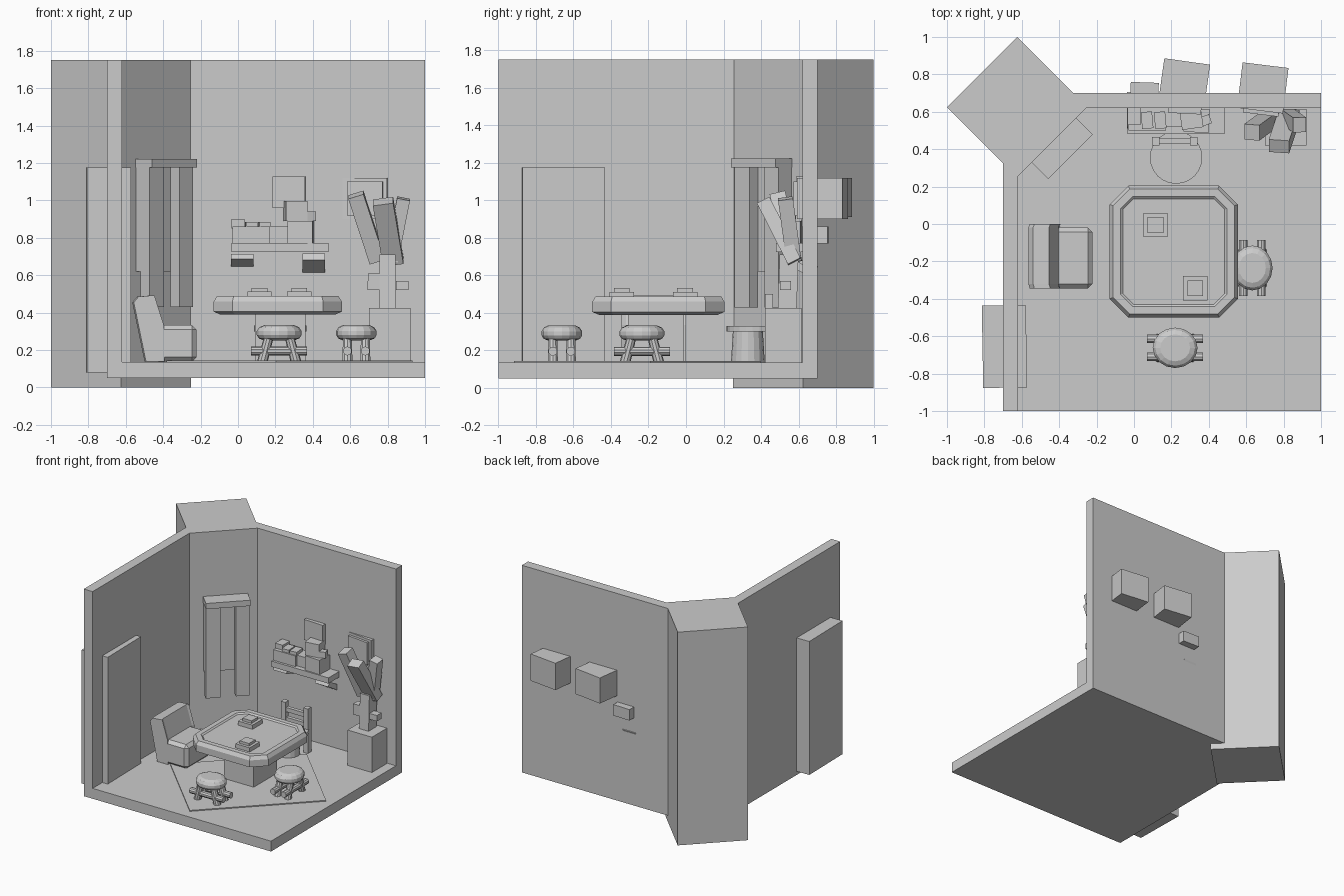
import bpy, bmesh, math
from mathutils import Vector, Matrix

if "Cube" in bpy.data.objects:
    bpy.data.objects.remove(bpy.data.objects["Cube"], do_unlink=True)

grey = bpy.data.materials.new("plain_grey")
grey.use_nodes = True
grey.diffuse_color = (0.6, 0.6, 0.6, 1)
grey.node_tree.nodes["Principled BSDF"].inputs["Base Color"].default_value = (0.6, 0.6, 0.6, 1)


def finish(name, bm):
    bmesh.ops.recalc_face_normals(bm, faces=bm.faces)
    mesh = bpy.data.meshes.new(name)
    bm.to_mesh(mesh)
    bm.free()
    mesh.materials.append(grey)
    ob = bpy.data.objects.new(name, mesh)
    bpy.context.scene.collection.objects.link(ob)
    return ob


def box(name, x, y, z, yaw=0, bevel=0):
    """Box from three (low, high) ranges, turned about its own centre."""
    bm = bmesh.new()
    bmesh.ops.create_cube(bm, size=1)
    bmesh.ops.scale(bm, verts=bm.verts, vec=(x[1] - x[0], y[1] - y[0], z[1] - z[0]))
    ob = finish(name, bm)
    ob.location = [sum(r) / 2 for r in (x, y, z)]
    ob.rotation_euler.z = math.radians(yaw)
    if bevel:
        mod = ob.modifiers.new("bevel", "BEVEL")
        mod.width, mod.segments = bevel, 1
    return ob


def beam(name, p, q, width, depth):
    """Square bar between two points."""
    p, q = Vector(p), Vector(q)
    bm = bmesh.new()
    bmesh.ops.create_cube(bm, size=1)
    bmesh.ops.scale(bm, verts=bm.verts, vec=(width, depth, (q - p).length))
    ob = finish(name, bm)
    side = Vector((1, 0, 0))
    up = (q - p).normalized()
    front = up.cross(side).normalized()
    turn = Matrix((front.cross(up), front, up)).transposed()
    ob.matrix_world = Matrix.Translation((p + q) / 2) @ turn.to_4x4()
    return ob


def rod(name, p, q, r1, r2, sides=10):
    p, q = Vector(p), Vector(q)
    bm = bmesh.new()
    bmesh.ops.create_cone(bm, cap_ends=True, segments=sides, radius1=r1, radius2=r2,
                          depth=(q - p).length)
    ob = finish(name, bm)
    ob.matrix_world = (Matrix.Translation((p + q) / 2)
                       @ (q - p).to_track_quat("Z", "Y").to_matrix().to_4x4())
    return ob


def loft(name, rings):
    """Skin a stack of equal rings and cap both ends."""
    bm = bmesh.new()
    rows = [[bm.verts.new(p) for p in ring] for ring in rings]
    n = len(rows[0])
    for a, b in zip(rows, rows[1:]):
        for i in range(n):
            bm.faces.new((a[i], a[(i + 1) % n], b[(i + 1) % n], b[i]))
    bm.faces.new(rows[0])
    bm.faces.new(rows[-1])
    return finish(name, bm)


# Room shell
box("floor", (-0.70, 1), (-1, 0.70), (0.05, 0.135))
box("left_wall", (-0.70, -0.62), (-1, 0.50), (0.05, 1.75))
box("back_wall", (-0.50, 1), (0.62, 0.70), (0.05, 1.75))
s = 0.375 / math.sqrt(2)
box("corner_column", (-0.625 - s, -0.625 + s), (0.625 - s, 0.625 + s), (0, 1.75), 45)
box("door", (-0.81, -0.575), (-0.875, -0.435), (0.08, 1.175), 1)
box("rug", (-0.24, 0.79), (-0.675, 0.155), (0.13, 0.143), 45)


# Curtained window on the angled corner face
def corner_part(name, u, v, z):
    ob = box(name, u, (-v[1], -v[0]), z, 45)
    mid = Vector((sum(u) / 2, -sum(v) / 2, sum(z) / 2))
    ob.location = Matrix.Rotation(math.pi / 4, 3, "Z") @ mid + Vector((-0.4375, 0.4375, 0))


corner_part("curtain_pelmet", (-0.155, 0.182), (0, 0.125), (1.175, 1.222))
corner_part("window_panel", (-0.152, 0.178), (-0.01, 0.035), (0.62, 1.18))
corner_part("left_curtain", (-0.152, -0.04), (0.035, 0.10), (0.43, 1.18))
corner_part("right_curtain", (0.075, 0.18), (0.035, 0.10), (0.43, 1.18))


# Table with chamfered corners and sunken top
def octagon(inset, z):
    hx, hy, c = 0.3425 - inset, 0.3525 - inset, 0.10 - inset * 0.6
    pts = [(hx, hy - c), (hx - c, hy), (c - hx, hy), (-hx, hy - c),
           (-hx, c - hy), (c - hx, -hy), (hx - c, -hy), (hx, c - hy)]
    return [(0.2125 + x, -0.1475 + y, z) for x, y in pts]


loft("table_top", [octagon(*r) for r in
                   ((0.035, 0.39), (0, 0.405), (0, 0.46), (0.018, 0.488),
                    (0.058, 0.488), (0.07, 0.478))])
box("table_pedestal", (0.09, 0.36), (-0.31, -0.01), (0.135, 0.40))
for x, y in ((0.115, -0.005), (0.327, -0.343)):
    box("table_box_base", (x - 0.065, x + 0.065), (y - 0.065, y + 0.065), (0.475, 0.512))
    box("table_box_lid", (x - 0.042, x + 0.042), (y - 0.042, y + 0.042), (0.51, 0.533))


# Padded stools with splayed legs and cross bars
def stool(cx, cy, turned):
    def place(a, b, z):
        return (cx - b, cy + a, z) if turned else (cx + a, cy + b, z)

    profile = ((0.08, 0.252), (0.108, 0.262), (0.12, 0.28), (0.12, 0.302),
               (0.106, 0.322), (0.08, 0.333))
    loft("stool_seat", [[place(r * math.cos(t), 0.9 * r * math.sin(t), z)
                         for t in (i * math.tau / 16 for i in range(16))]
                        for r, z in profile])
    for b in (-0.048, 0.048):
        for a in (-1, 1):
            rod("stool_leg", place(a * 0.09, b, 0.137), place(a * 0.055, b, 0.27), 0.028, 0.025)
        rod("stool_bar", place(-0.15, b, 0.195), place(0.15, b, 0.195), 0.024, 0.024)


stool(0.22, -0.662, False)
stool(0.633, -0.235, True)

# Round chair behind the table
rod("chair_seat", (0.225, 0.355, 0.30), (0.225, 0.355, 0.33), 0.14, 0.14, 24)
rod("chair_base", (0.225, 0.33, 0.135), (0.225, 0.33, 0.30), 0.09, 0.08, 16)
for x in (0.115, 0.32):
    box("chair_back_post", (x - 0.02, x + 0.02), (0.42, 0.465), (0.135, 0.50))
for z in (0.34, 0.42):
    box("chair_back_rail", (0.115, 0.32), (0.43, 0.46), (z, z + 0.035))

# Armchair
side = ((-0.50, 0.14), (-0.565, 0.455), (-0.54, 0.485), (-0.455, 0.493),
        (-0.405, 0.335), (-0.40, 0.14))
loft("armchair_back", [[(x + 0.008 * e, y, z) for x, z in side]
                       for y, e in ((-0.345, 1), (-0.32, 0), (-0.02, 0), (0.0, 1))])
box("armchair_seat", (-0.45, -0.222), (-0.345, -0.018), (0.137, 0.335), 0, 0.025)

# Wall shelf with brackets and goods
box("shelf_board", (-0.035, 0.485), (0.48, 0.63), (0.725, 0.772))
beam("left_bracket", (0.023, 0.515, 0.70), (0.023, 0.70, 0.635), 0.12, 0.03)
beam("right_bracket", (0.405, 0.515, 0.70), (0.405, 0.64, 0.625), 0.12, 0.04)
box("shelf_crate", (-0.03, 0.17), (0.50, 0.63), (0.77, 0.86))
box("shelf_crate_back", (-0.02, 0.13), (0.60, 0.757), (0.77, 0.86), -2)
box("crate_tall_end", (-0.035, 0.035), (0.53, 0.62), (0.85, 0.90))
for x in (0.04, 0.11):
    box("crate_jar", (x, x + 0.06), (0.51, 0.60), (0.85, 0.885), 5)
box("shelf_block", (0.17, 0.28), (0.52, 0.625), (0.77, 0.86))
box("shelf_pot", (0.268, 0.402), (0.49, 0.615), (0.77, 0.89), -3)
box("pot_top", (0.25, 0.365), (0.51, 0.61), (0.89, 0.998), 8)
box("pot_handle", (0.36, 0.41), (0.53, 0.58), (0.89, 0.94), 20)

# Wall boxes that pass through the back wall
box("left_wall_box", (0.145, 0.392), (0.64, 0.87), (0.91, 1.12), -8)
box("left_wall_frame", (0.185, 0.36), (0.59, 0.65), (0.96, 1.128), -3)
box("right_wall_box", (0.565, 0.812), (0.605, 0.85), (0.90, 1.12), -7)
box("right_wall_panel", (0.585, 0.775), (0.585, 0.63), (0.92, 1.10), -7)

# Plant on a pedestal
box("plant_pedestal", (0.70, 0.922), (0.42, 0.615), (0.135, 0.425))
beam("plant_trunk", (0.80, 0.54, 0.42), (0.80, 0.55, 0.71), 0.085, 0.10)
for x, z in ((0.725, 0.545), (0.728, 0.585), (0.878, 0.545)):
    box("trunk_bud", (x - 0.033, x + 0.033), (0.50, 0.56), (z - 0.024, z + 0.024))
beam("left_branch", (0.745, 0.575, 0.68), (0.63, 0.49, 1.03), 0.085, 0.085)
beam("middle_branch", (0.83, 0.58, 0.67), (0.775, 0.415, 0.995), 0.11, 0.075)
beam("right_branch", (0.82, 0.575, 0.68), (0.885, 0.53, 1.01), 0.07, 0.08)
